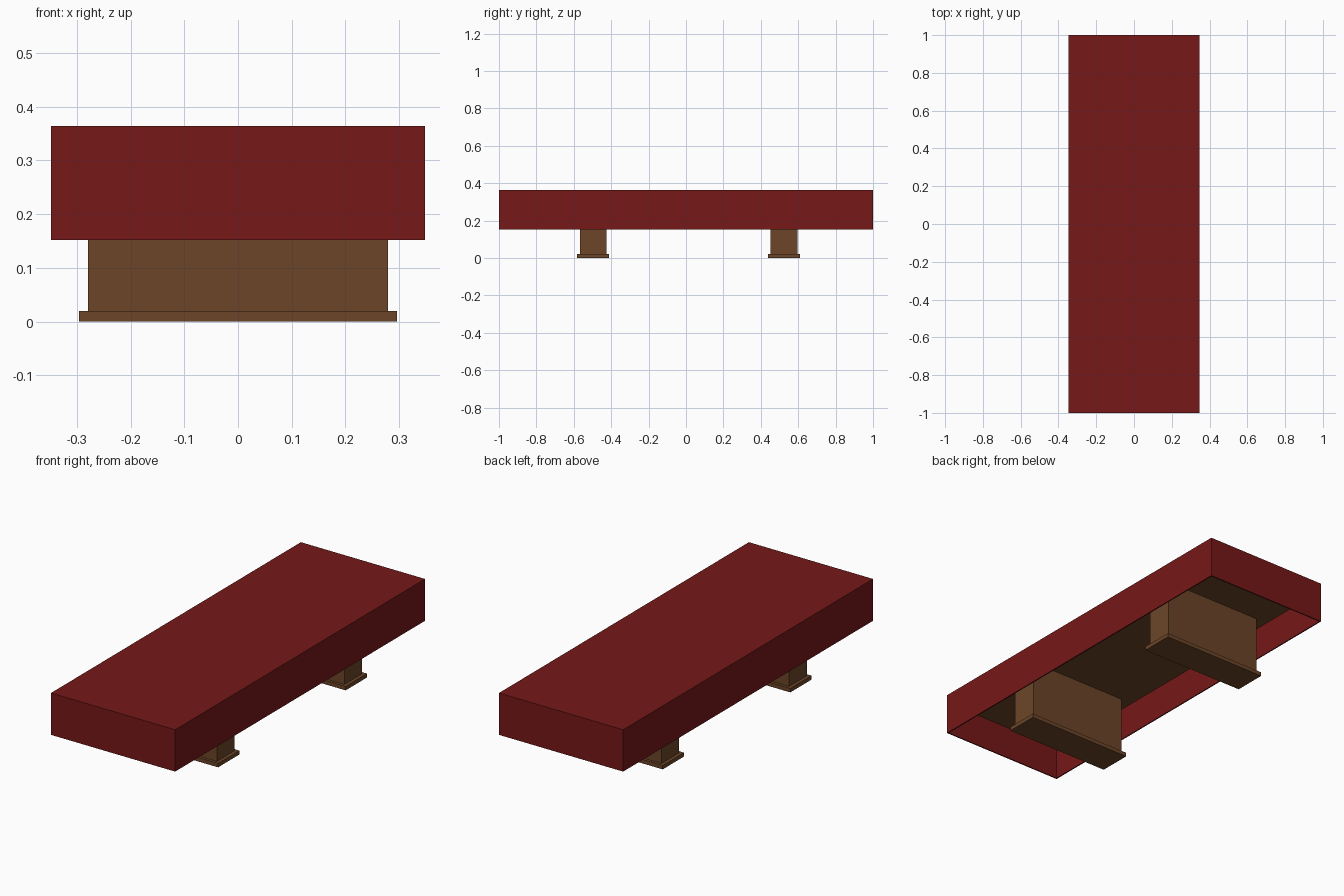
import bpy
import bmesh
from mathutils import Matrix

if "Cube" in bpy.data.objects:
    bpy.data.objects.remove(bpy.data.objects["Cube"])


def material(name, color):
    mat = bpy.data.materials.new(name)
    mat.diffuse_color = (*color, 1)
    mat.use_nodes = True
    mat.node_tree.nodes["Principled BSDF"].inputs["Base Color"].default_value = mat.diffuse_color
    return mat


def box(name, x, y, z, mat, open_bottom=False):
    """Box from (min, max) ranges, optionally without its bottom face."""
    bm = bmesh.new()
    size = [r[1] - r[0] for r in (x, y, z)]
    mid = [(r[0] + r[1]) / 2 for r in (x, y, z)]
    bmesh.ops.create_cube(bm, size=1, matrix=Matrix.Translation(mid) @ Matrix.Diagonal((*size, 1)))
    if open_bottom:
        bm.normal_update()
        bottom = [f for f in bm.faces if f.normal.z < -0.9]
        bmesh.ops.delete(bm, geom=bottom, context='FACES_ONLY')
    mesh = bpy.data.meshes.new(name)
    bm.to_mesh(mesh)
    bm.free()
    mesh.materials.append(mat)
    obj = bpy.data.objects.new(name, mesh)
    bpy.context.collection.objects.link(obj)
    return obj


wood = material("wood", (0.15, 0.06, 0.021))
cloth_red = material("red_cloth", (0.18, 0.009, 0.009))

UNDERSIDE = 0.32
THICK = 0.006

# Tablecloth: thin shell draped over the top, open below
cloth = box("tablecloth", (-0.348, 0.348), (-1, 1), (0.152, 0.364), cloth_red, open_bottom=True)
shell = cloth.modifiers.new("thickness", 'SOLIDIFY')
shell.thickness = THICK
shell.offset = -1
shell.use_even_offset = True

# Wooden top hidden under the cloth
box("tabletop", (-0.342, 0.342), (-0.994, 0.994), (UNDERSIDE, 0.358), wood)

# Two slab legs, each on a wider foot
for side, y in (("front", -0.497), ("back", 0.524)):
    box(side + "_leg", (-0.279, 0.279), (y - 0.071, y + 0.071), (0.02, UNDERSIDE), wood)
    box(side + "_foot", (-0.296, 0.296), (y - 0.085, y + 0.085), (0, 0.02), wood)
